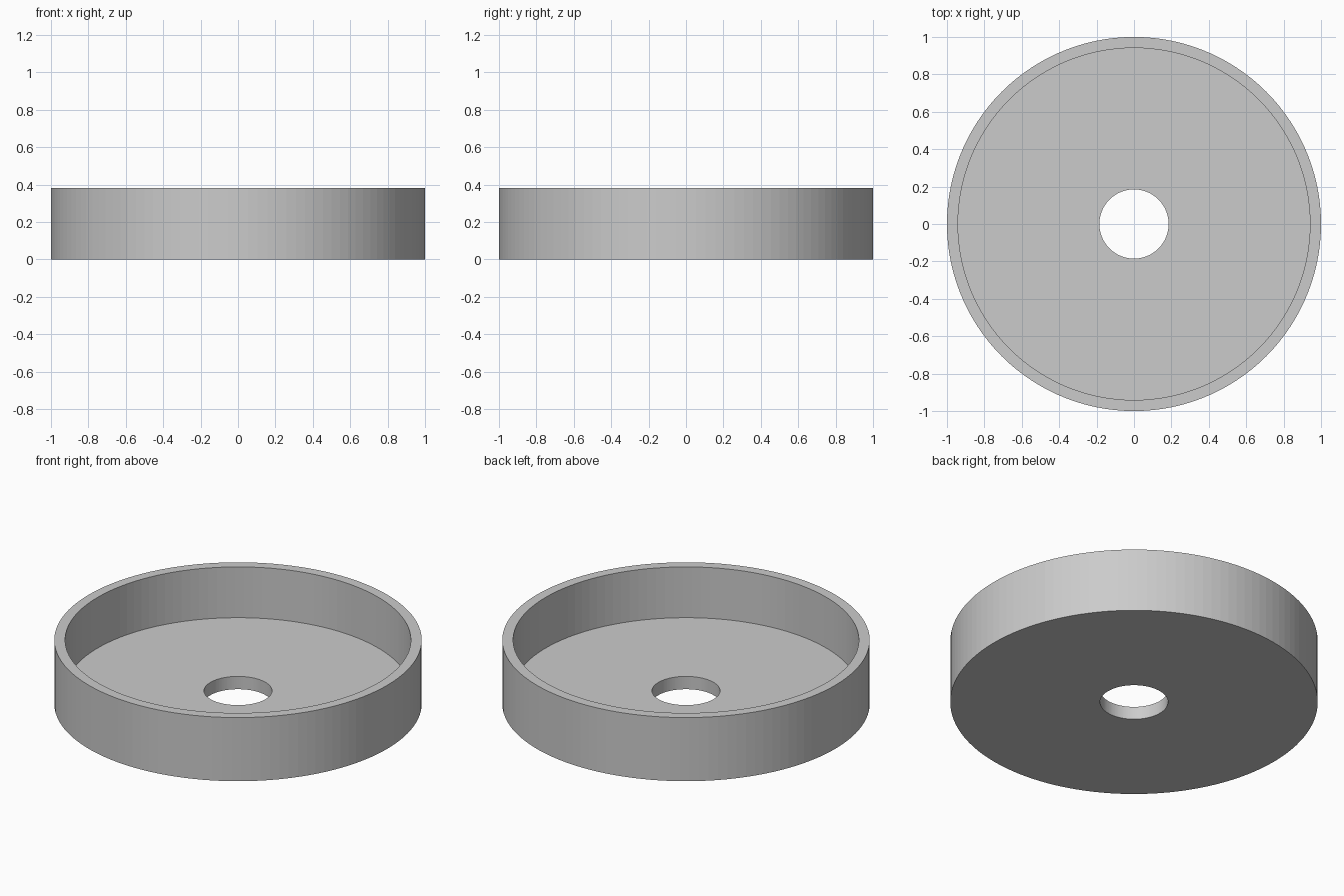
import bpy
import bmesh
from math import cos, sin, tau

cube = bpy.data.objects.get("Cube")
if cube:
    bpy.data.objects.remove(cube, do_unlink=True)

SEGMENTS = 120
HEIGHT, FLOOR = 0.382, 0.077
OUTER, INNER, HOLE = 1.0, 0.941, 0.185

# Single grey finish
grey = bpy.data.materials.new("plain_grey")
grey.use_nodes = True
colour = (0.6, 0.6, 0.6, 1)
grey.diffuse_color = colour
grey.node_tree.nodes["Principled BSDF"].inputs["Base Color"].default_value = colour


def lathe(name, profile, material):
    """Revolve a closed (radius, height) profile around z."""
    bm = bmesh.new()
    rings = [[bm.verts.new((r * cos(tau * i / SEGMENTS), r * sin(tau * i / SEGMENTS), z))
              for i in range(SEGMENTS)] for r, z in profile]
    for k, ring in enumerate(rings):
        following = rings[(k + 1) % len(rings)]
        for i in range(SEGMENTS):
            j = (i + 1) % SEGMENTS
            bm.faces.new((ring[i], ring[j], following[j], following[i]))
    bmesh.ops.recalc_face_normals(bm, faces=bm.faces)
    mesh = bpy.data.meshes.new(name)
    bm.to_mesh(mesh)
    bm.free()
    mesh.materials.append(material)
    obj = bpy.data.objects.new(name, mesh)
    bpy.context.collection.objects.link(obj)
    return obj


# Shallow round cup: outer wall, rim, inner wall, floor and centre hole
lathe("round_cup", [(OUTER, 0), (OUTER, HEIGHT), (INNER, HEIGHT),
                    (INNER, FLOOR), (HOLE, FLOOR), (HOLE, 0)], grey)
